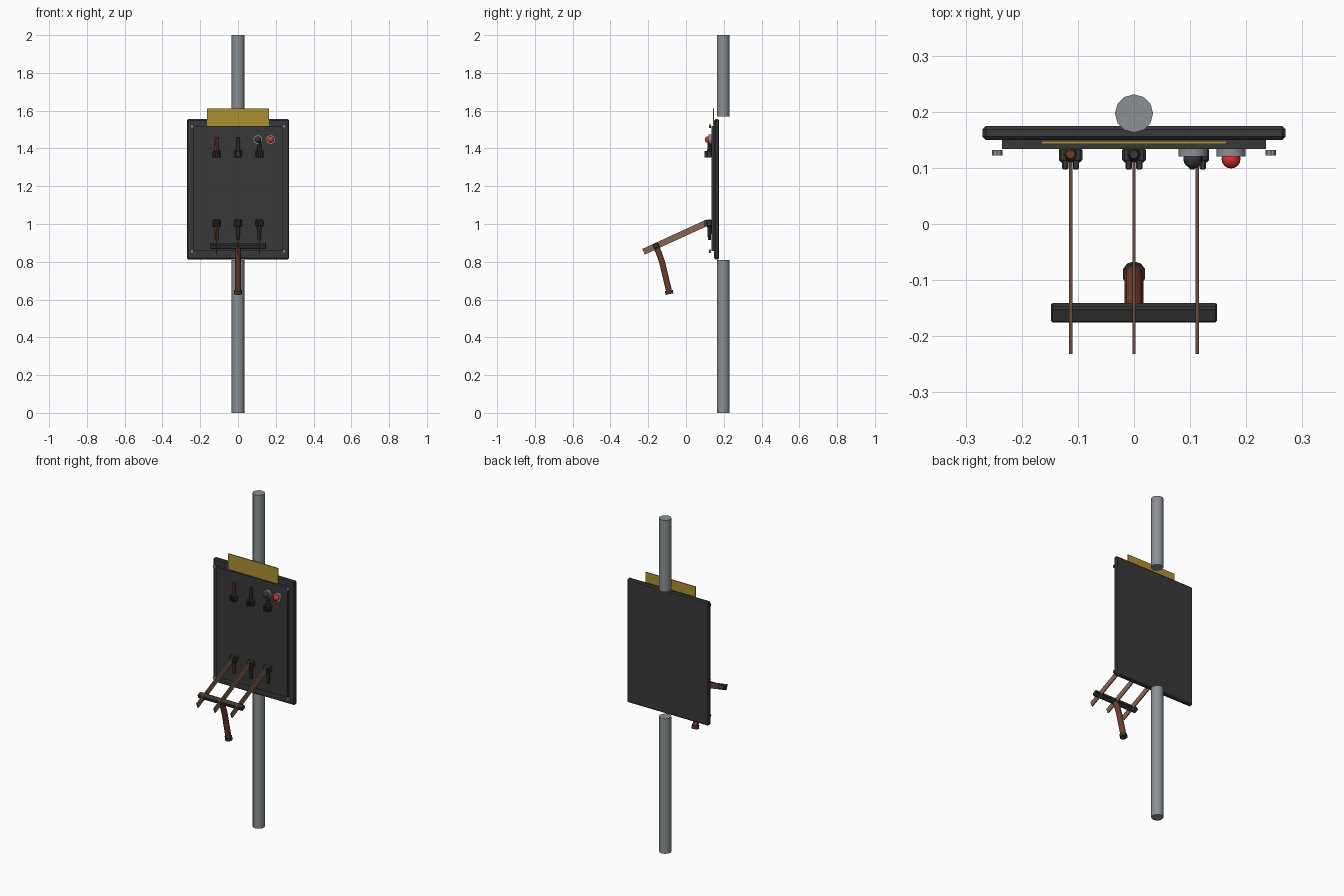
import bpy, bmesh, math
from mathutils import Vector, Matrix

cube = bpy.data.objects.get("Cube")
if cube:
    bpy.data.objects.remove(cube, do_unlink=True)


def material(name, r, g, b):
    m = bpy.data.materials.new(name)
    m.use_nodes = True
    m.diffuse_color = (r, g, b, 1)
    m.node_tree.nodes["Principled BSDF"].inputs["Base Color"].default_value = (r, g, b, 1)
    return m


CHARCOAL = material("charcoal", 0.04, 0.04, 0.04)
STEEL = material("steel grey", 0.26, 0.28, 0.29)
BRASS = material("brass yellow", 0.42, 0.28, 0.03)
COPPER = material("copper brown", 0.25, 0.13, 0.085)
RUST = material("red brown", 0.16, 0.045, 0.022)
RED = material("lamp red", 0.75, 0.03, 0.025)


def finish(name, bm, mat, smooth=False):
    mesh = bpy.data.meshes.new(name)
    bmesh.ops.recalc_face_normals(bm, faces=bm.faces)
    bm.to_mesh(mesh)
    bm.free()
    mesh.materials.append(mat)
    ob = bpy.data.objects.new(name, mesh)
    bpy.context.collection.objects.link(ob)
    if smooth:
        bpy.ops.object.select_all(action='DESELECT')
        ob.select_set(True)
        bpy.context.view_layer.objects.active = ob
        bpy.ops.object.shade_smooth_by_angle(angle=math.radians(40))
    return ob


def box(name, mat, centre, size, tilt=0, bevel=0):
    bm = bmesh.new()
    bmesh.ops.create_cube(bm, size=1)
    bmesh.ops.scale(bm, vec=size, verts=bm.verts)
    if bevel:
        bmesh.ops.bevel(bm, geom=bm.edges[:], offset=bevel, segments=1, affect='EDGES')
    bmesh.ops.transform(bm, verts=bm.verts,
                        matrix=Matrix.Translation(centre) @ Matrix.Rotation(tilt, 4, 'X'))
    return finish(name, bm, mat)


def rod(name, mat, a, b, r, sides=12, r2=None, smooth=True):
    a, b = Vector(a), Vector(b)
    bm = bmesh.new()
    bmesh.ops.create_cone(bm, cap_ends=True, segments=sides, radius1=r,
                          radius2=r if r2 is None else r2, depth=(b - a).length)
    turn = (b - a).to_track_quat('Z', 'Y').to_matrix().to_4x4()
    bmesh.ops.transform(bm, verts=bm.verts, matrix=Matrix.Translation((a + b) / 2) @ turn)
    return finish(name, bm, mat, smooth)


def ball(name, mat, centre, r):
    bm = bmesh.new()
    bmesh.ops.create_uvsphere(bm, u_segments=16, v_segments=10, radius=r)
    bmesh.ops.translate(bm, vec=centre, verts=bm.verts)
    return finish(name, bm, mat, True)


def bent_tube(name, mat, points, r, sides=10):
    # Sweep rings along a path in the side plane
    pts = [Vector(p) for p in points]
    bm = bmesh.new()
    rings = []
    for i, p in enumerate(pts):
        d = (pts[min(i + 1, len(pts) - 1)] - pts[max(i - 1, 0)]).normalized()
        across = Vector((1, 0, 0))
        up = d.cross(across)
        rings.append([bm.verts.new(p + r * (math.cos(t) * across + math.sin(t) * up))
                      for t in (2 * math.pi * k / sides for k in range(sides))])
    for a, b in zip(rings, rings[1:]):
        for k in range(sides):
            n = (k + 1) % sides
            bm.faces.new((a[k], a[n], b[n], b[k]))
    bm.faces.new(rings[0])
    bm.faces.new(rings[-1])
    return finish(name, bm, mat, True)


# Pole in two lengths, broken behind the panel
rod("lower_pole", STEEL, (0, 0.197, 0), (0, 0.197, 0.81), 0.034)
rod("upper_pole", STEEL, (0, 0.197, 1.57), (0, 0.197, 2), 0.034)

# Panel boards and sign plate
box("back_board", CHARCOAL, (0, 0.162, 1.184), (0.54, 0.025, 0.742), bevel=0.006)
box("front_board", CHARCOAL, (0, 0.143, 1.188), (0.47, 0.018, 0.66))
box("sign_plate", BRASS, (0, 0.145, 1.56), (0.33, 0.005, 0.104))

# Corner screws
for sx, side in ((-1, "right"), (1, "left")):
    for z, level in ((0.855, "lower"), (1.517, "upper")):
        rod(f"{level}_{side}_screw", STEEL, (sx * 0.244, 0.122, z),
            (sx * 0.244, 0.132, z), 0.0095, 8)

# Indicator lamps
for x, mat, side in ((0.105, CHARCOAL, "dark"), (0.173, RED, "red")):
    rod(side + "_lamp_ring", STEEL, (x, 0.12, 1.447), (x, 0.135, 1.447), 0.026, 16)
    ball(side + "_lamp_bulb", mat, (x, 0.116, 1.447), 0.017)

# Blade contacts: base block, two jaws and a terminal tab
POLES = ((-0.113, "right", RUST), (0, "middle", CHARCOAL), (0.113, "left", CHARCOAL))
for x, side, tab_mat in POLES:
    for z, level, d in ((1.37, "upper", 1), (1.005, "lower", -1)):
        part = f"{level}_{side}_contact"
        box(part + "_base", CHARCOAL, (x, 0.123, z), (0.042, 0.026, 0.036), bevel=0.004)
        for s in (-1, 1):
            box(f"{part}_jaw_{'a' if s < 0 else 'b'}", CHARCOAL,
                (x + s * 0.0095, 0.11, z), (0.011, 0.026, 0.034), bevel=0.002)
        rod(part + "_terminal", tab_mat, (x, 0.124, z + d * 0.015),
            (x, 0.124, z + d * 0.09), 0.012, 8, 0.008)

# Switch blades, swung open
hinge, tip = Vector((0, 0.114, 1.008)), Vector((0, -0.225, 0.853))
arm = hinge - tip
tilt = math.atan2(arm.z, arm.y)
for x, side, _ in POLES:
    mid = (hinge + tip) / 2
    box(side + "_blade", COPPER, (x, mid.y, mid.z), (0.006, arm.length, 0.033), tilt)

# Crossbar joining the blades
box("crossbar", CHARCOAL, (0, -0.158, 0.884), (0.296, 0.03, 0.024), tilt, 0.003)

# Bent pull handle with end cap
bent_tube("pull_handle", RUST, [(0, -0.16, 0.885), (0, -0.143, 0.845),
                                (0, -0.127, 0.80), (0, -0.09, 0.645)], 0.0165)
rod("handle_cap", CHARCOAL, (0, -0.091, 0.648), (0, -0.087, 0.629), 0.021, 10)
